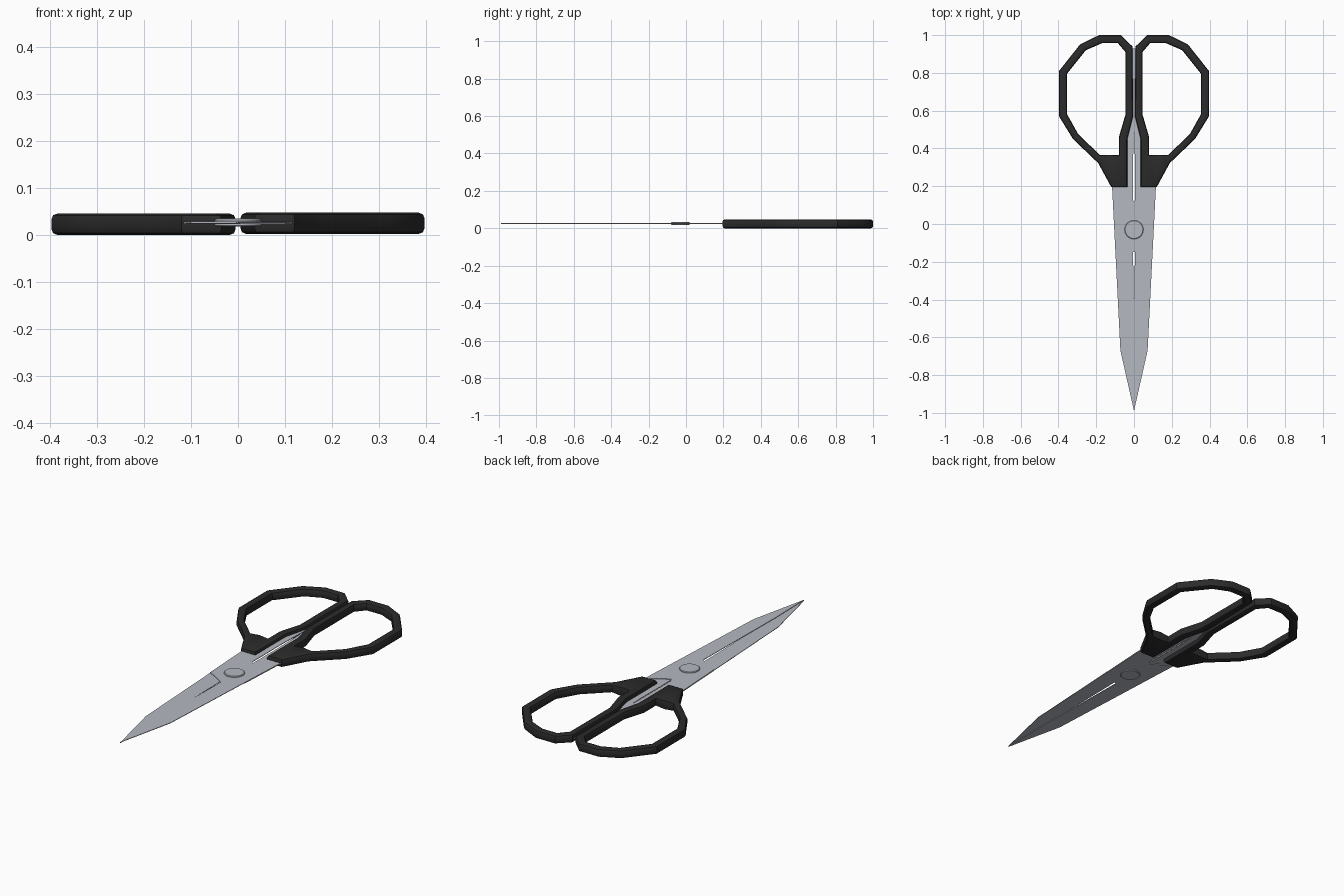
import bpy, bmesh, math

if "Cube" in bpy.data.objects:
    bpy.data.objects.remove(bpy.data.objects["Cube"])


def material(name, rgb):
    m = bpy.data.materials.new(name)
    m.diffuse_color = (*rgb, 1)
    m.use_nodes = True
    m.node_tree.nodes["Principled BSDF"].inputs["Base Color"].default_value = m.diffuse_color
    return m


BLACK = material("black_plastic", (0.024, 0.024, 0.024))
STEEL = material("steel", (0.46, 0.48, 0.53))


def finish(bm, name, mat, angle=35):
    bmesh.ops.recalc_face_normals(bm, faces=bm.faces)
    me = bpy.data.meshes.new(name)
    bm.to_mesh(me)
    bm.free()
    me.materials.append(mat)
    ob = bpy.data.objects.new(name, me)
    bpy.context.collection.objects.link(ob)
    bpy.ops.object.select_all(action='DESELECT')
    ob.select_set(True)
    bpy.context.view_layer.objects.active = ob
    bpy.ops.object.shade_smooth_by_angle(angle=math.radians(angle))
    return ob


# finger loop outlines (left side), outer and inner points paired
OUTER = [(-.185, 1), (-.286, .95), (-.397, .81), (-.397, .57), (-.323, .45), (-.19, .323),
         (-.12, .195), (-.035, .195), (-.035, .45), (-.005, .57), (-.008, .94), (-.07, 1)]
INNER = [(-.17, .957), (-.255, .92), (-.355, .795), (-.355, .582), (-.295, .475), (-.18, .365),
         (-.13, .365), (-.08, .365), (-.08, .46), (-.045, .58), (-.045, .91), (-.085, .957)]


def handle(name, side, z0, z1):
    bm = bmesh.new()
    rings = [[bm.verts.new((-side * x, y, z)) for x, y in pts]
             for pts, z in ((OUTER, z0), (OUTER, z1), (INNER, z1), (INNER, z0))]
    n = len(OUTER)
    for k in range(4):
        a, b = rings[k], rings[(k + 1) % 4]
        for i in range(n):
            j = (i + 1) % n
            bm.faces.new((a[i], a[j], b[j], b[i]))
    # round only the long rims
    rims = [bm.edges.get((r[i], r[(i + 1) % n])) for r in rings for i in range(n)]
    bmesh.ops.bevel(bm, geom=rims, offset=0.012, segments=2, profile=0.5, affect='EDGES')
    finish(bm, name, BLACK)


handle("left_handle", -1, 0.0, 0.045)
handle("right_handle", 1, 0.002, 0.047)

# blade: cutting half on one side, pivot area full width, tang on the other side
BLADE = [(0, -.99), (.072, -.67), (.116, .195), (.07, .15), (.006, .115), (-.004, .125),
         (-.004, .37), (.001, .58), (0, .93), (-.025, .93), (-.025, .57), (-.06, .44),
         (-.06, .25), (-.116, .195), (-.101, -.09), (-.07, -.105), (.005, -.15),
         (-.004, -.75)]


def blade(name, side, z0, z1):
    bm = bmesh.new()
    face = bm.faces.new([bm.verts.new((side * x, y, z0)) for x, y in BLADE])
    ext = bmesh.ops.extrude_face_region(bm, geom=[face])
    for v in ext["geom"]:
        if isinstance(v, bmesh.types.BMVert):
            v.co.z = z1
    finish(bm, name, STEEL, 20)


blade("upper_blade", 1, 0.0255, 0.0285)
blade("lower_blade", -1, 0.0225, 0.0255)

# pivot rivet with chamfered heads
bm = bmesh.new()
bmesh.ops.create_cone(bm, cap_ends=True, segments=24, radius1=0.05, radius2=0.05, depth=0.017)
rim = [e for e in bm.edges if abs(e.verts[0].co.z - e.verts[1].co.z) < 1e-5]
bmesh.ops.bevel(bm, geom=rim, offset=0.003, segments=1, affect='EDGES')
bmesh.ops.translate(bm, verts=bm.verts, vec=(0, -0.03, 0.0257))
finish(bm, "pivot_rivet", STEEL, 30)
